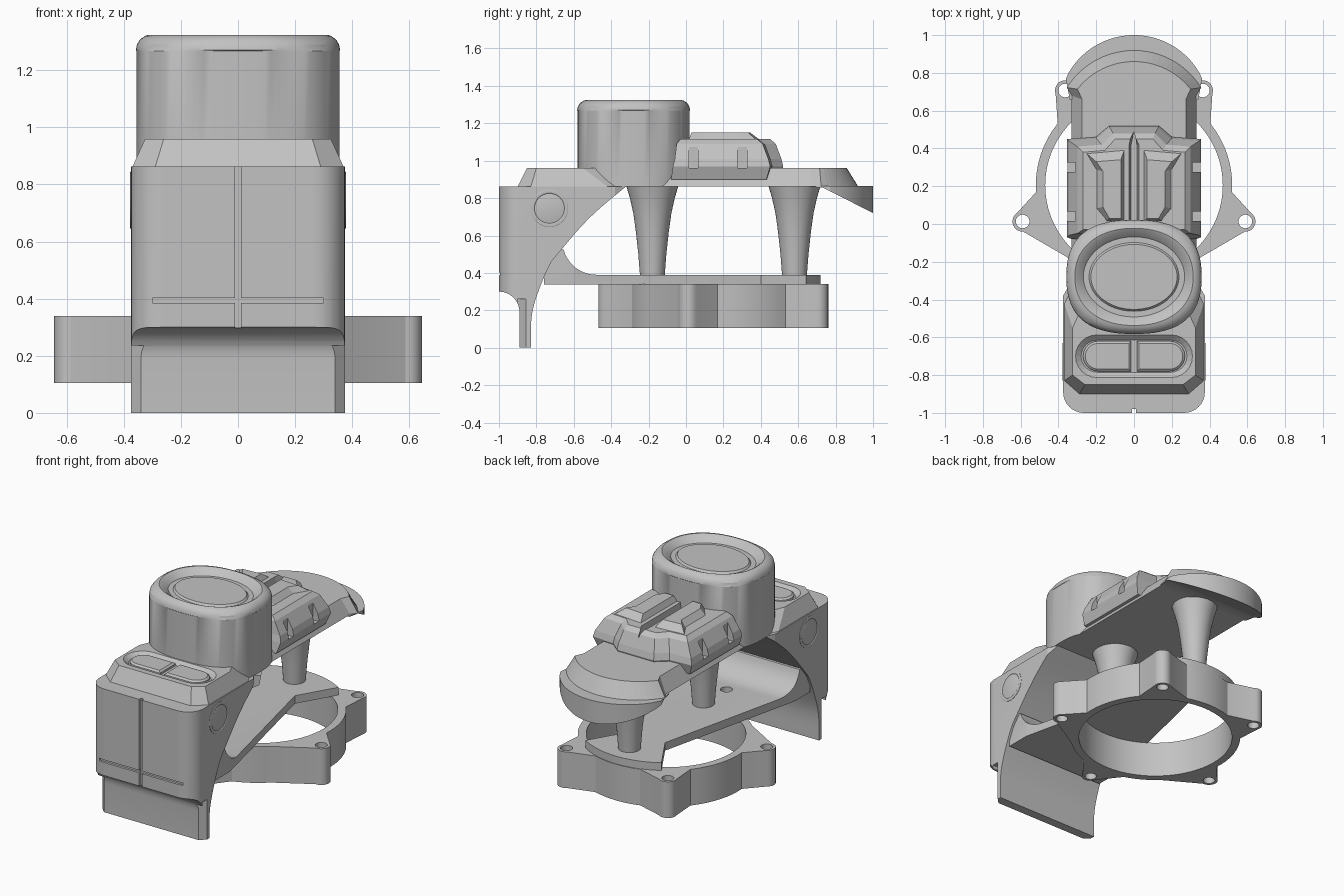
import bpy, bmesh
from math import sin, cos, pi, radians
from mathutils import Vector

cube = bpy.data.objects.get("Cube")
if cube:
    bpy.data.objects.remove(cube, do_unlink=True)

grey = bpy.data.materials.new("plain grey")
grey.use_nodes = True
grey.diffuse_color = (0.54, 0.54, 0.54, 1)
grey.node_tree.nodes["Principled BSDF"].inputs["Base Color"].default_value = grey.diffuse_color
DECK = 0.863


def loft(name, rings):
    """Join rings of equal length into a capped solid."""
    bm = bmesh.new()
    loops = [[bm.verts.new(p) for p in ring] for ring in rings]
    n = len(loops[0])
    for a, b in zip(loops, loops[1:]):
        for i in range(n):
            j = (i + 1) % n
            bm.faces.new((a[i], a[j], b[j], b[i]))
    bm.faces.new(loops[0])
    bm.faces.new(loops[-1])
    bmesh.ops.recalc_face_normals(bm, faces=bm.faces)
    mesh = bpy.data.meshes.new(name)
    bm.to_mesh(mesh)
    bm.free()
    mesh.materials.append(grey)
    obj = bpy.data.objects.new(name, mesh)
    bpy.context.collection.objects.link(obj)
    return obj


def stack(name, layers):
    return loft(name, [[(x, y, z) for x, y in pts] for pts, z in layers])


def prism(name, pts, z0, z1):
    return stack(name, [(pts, z0), (pts, z1)])


def side_prism(name, pts, half):
    return loft(name, [[(s * half, y, z) for y, z in pts] for s in (-1, 1)])


def box(name, x0, x1, y0, y1, z0, z1):
    return prism(name, [(x0, y0), (x1, y0), (x1, y1), (x0, y1)], z0, z1)


def arc(cx, cy, r, a0, a1, n=10):
    angles = [radians(a0 + (a1 - a0) * i / n) for i in range(n + 1)]
    return [(cx + r * cos(a), cy + r * sin(a)) for a in angles]


def oval(cx, cy, rx, ry, n=64, power=2):
    """Ellipse; a power above two makes it squarer."""
    pts = []
    for i in range(n):
        c, s = cos(2 * pi * i / n), sin(2 * pi * i / n)
        k = (abs(c) ** power + abs(s) ** power) ** (-1 / power)
        pts.append((cx + rx * c * k, cy + ry * s * k))
    return pts


def sym(half):
    """Mirror a right-hand outline across x = 0."""
    return half + [(-x, y) for x, y in reversed(half) if abs(x) > 1e-5]


def combine(obj, other, op):
    mod = obj.modifiers.new(op, "BOOLEAN")
    mod.object, mod.operation, mod.solver = other, op, "EXACT"
    bpy.context.view_layer.objects.active = obj
    bpy.ops.object.modifier_apply(modifier=mod.name)
    bpy.data.objects.remove(other, do_unlink=True)


def smooth(obj, angle=28):
    bpy.ops.object.select_all(action="DESELECT")
    obj.select_set(True)
    bpy.context.view_layer.objects.active = obj
    bpy.ops.object.shade_smooth_by_angle(angle=radians(angle))


# Front housing: arched side profile trimmed to a rounded plan
arch = [Vector(p) for p in ((-0.83, 0), (-0.82, 0.2), (-0.74, 0.42), (-0.67, 0.52),
                            (-0.51, 0.7), (-0.32, DECK))]
curve = []
for i in range(5):
    p0, p1, p2, p3 = (arch[max(0, min(5, i + k))] for k in (-1, 0, 1, 2))
    for s in range(6):
        t = s / 6
        curve.append(tuple(0.5 * (2 * p1 + (p2 - p0) * t + (2 * p0 - 5 * p1 + 4 * p2 - p3) * t * t
                                  + (3 * p1 - p0 - 3 * p2 + p3) * t ** 3)))
curve.append(tuple(arch[-1]))
profile = [(-1, DECK)] + arc(-1, 0.19, 0.11, 90, 0, 8) + [(-0.89, 0)] + curve
housing = side_prism("front_housing", profile, 0.45)
plan = sym([(0.26, -1)] + arc(0.265, -0.89, 0.11, -90, 0, 8) + [(0.375, -0.38), (0.33, -0.3)])
combine(housing, prism("plan_cutter", plan, -0.1, 1), "INTERSECT")
for dims in ((-0.01, 0.01, -1.1, -0.98, 0.29, 0.9), (-0.3, 0.3, -1.1, -0.985, 0.385, 0.402)):
    combine(housing, box("groove_cutter", *dims), "DIFFERENCE")
for s in (-1, 1):
    corner = [(s * 0.33, -0.9), (s * 0.42, -0.9), (s * 0.42, -0.81)]
    combine(housing, prism("lip_cutter", corner, -0.1, 0.26), "DIFFERENCE")
smooth(housing)


def stadium(half, r, cy=-0.7):
    return arc(half - r, cy, r, -90, 90, 12) + arc(r - half, cy, r, 90, 270, 12)


# Front pad with two keys sunk in a sloped recess
pad = stack("front_pad", [
    (sym([(0.29, -0.9), (0.37, -0.83), (0.37, -0.42), (0.33, -0.34)]), DECK - 0.002),
    (sym([(0.26, -0.85), (0.325, -0.8), (0.325, -0.55), (0.28, -0.45)]), 0.96)])
recess = stack("recess_cutter", [(stadium(0.28, 0.085), 0.935), (stadium(0.312, 0.115), 0.962)])
combine(pad, recess, "DIFFERENCE")
for side, name in ((1, "left_key"), (-1, "right_key")):
    def key(inset):
        r = 0.08 - inset
        pts = [(0.015 + inset, -0.7 + r), (0.015 + inset, -0.7 - r)] + arc(0.19, -0.7, r, -90, 90, 12)
        return [(side * x, y) for x, y in pts]
    stack(name, [(key(0), 0.92), (key(0), 0.948), (key(0.012), 0.958)])

# Round side buttons
for side, name in ((1, "left_button"), (-1, "right_button")):
    rings = [(0.36, 0.1), (0.377, 0.1), (0.379, 0.097), (0.379, 0.085), (0.376, 0.08), (0.377, 0.077)]
    smooth(loft(name, [[(side * x, y, z) for y, z in oval(-0.73, 0.745, r, r, 32)] for x, r in rings]))

# Long top spine ending in a rounded hood
stack("top_spine", [
    (sym([(0.33, -0.5), (0.33, 0.68)] + arc(0, 0.5, 0.42, 32, 90, 12)), DECK),
    (sym([(0.275, -0.5), (0.275, 0.66)] + arc(0, 0.48, 0.38, 38, 90, 12)), 0.96)])
hood = side_prism("rear_hood", [(0.66, DECK + 0.002), (0.66, DECK - 0.004), (0.73, DECK - 0.006),
                                (1.02, 0.71), (1.02, DECK + 0.002)], 0.5)
combine(hood, prism("hood_cutter", sym([(0.33, 0.6), (0.36, 0.77)] + arc(0, 0.6, 0.4, 30, 90, 20)), 0.6, 1),
        "INTERSECT")
smooth(hood)

# Oval drum with rounded rim and sunken cap: height, inset, squareness
steps = [(DECK, 0.002, 2.6), (1.268, 0.002, 2.6), (1.27, 0, 2.5), (1.29, 0.004, 2.5), (1.308, 0.015, 2.4),
         (1.32, 0.032, 2.3), (1.324, 0.045, 2.2), (1.318, 0.055, 2.1), (1.29, 0.085, 2), (1.285, 0.09, 2),
         (1.285, 0.12, 2), (1.297, 0.13, 2)]
smooth(stack("oval_drum", [(oval(0, -0.28, 0.358 - d, 0.302 - d, 96, p), z) for z, d, p in steps]))


# Rear mechanical block, tapered upward, with notches and a centre slot
def block_plan(w, front, back):
    return sym([(w, front), (w, back - 0.07), (0.57 * w, back - 0.06), (0.37 * w, back)])


block = stack("rear_block", [
    (block_plan(0.33, -0.08, 0.5), 0.9), (block_plan(0.355, -0.07, 0.52), 0.97),
    (block_plan(0.345, -0.06, 0.51), 1.01), (block_plan(0.3, -0.05, 0.48), 1.09),
    (block_plan(0.27, -0.03, 0.45), 1.115)])
for s in (-1, 1):
    for y in (0.04, 0.3):
        xs = sorted((s * 0.31, s * 0.5))
        combine(block, box("notch_cutter", xs[0], xs[1], y - 0.025, y + 0.025, 0.96, 1.2), "DIFFERENCE")
slot = stack("slot_cutter", [
    ([(-w, 0), (w, 0), (w, 0.42), (0, 0.49), (-w, 0.42)], z) for w, z in ((0.015, 1.02), (0.035, 1.2))])
combine(block, slot, "DIFFERENCE")
base = [(0.045, 0.01), (0.15, 0.01), (0.21, 0.08), (0.21, 0.29), (0.27, 0.39), (0.045, 0.41)]
top = [(0.07, 0.03), (0.13, 0.03), (0.165, 0.09), (0.165, 0.28), (0.2, 0.33), (0.07, 0.34)]
for s, name in ((1, "left_block_ridge"), (-1, "right_block_ridge")):
    stack(name, [([(s * x, y) for x, y in pts], z) for pts, z in ((base, 1.1), (top, 1.152))])

# Flared posts
for y, name in ((-0.18, "front_post"), (0.58, "rear_post")):
    flare = [(0.385, 0.066), (0.5, 0.075), (0.62, 0.088), (0.72, 0.102), (0.8, 0.12), (0.868, 0.14)]
    smooth(stack(name, [(oval(0, y, r, r, 40), z) for z, r in flare]))

# Mounting ring with five bolt lugs: angle, then spread to either side
CY, LUG = 0.205, 0.62
lugs = [(-90, 18, 18), (-18, 29, 14), (54, 15, 18), (126, 18, 15), (198, 14, 29)]
centres = [(LUG * cos(radians(a)), CY + LUG * sin(radians(a))) for a, _, _ in lugs]
outline = []
for i, (a, before, after) in enumerate(lugs):
    nxt = lugs[(i + 1) % 5]
    outline += arc(*centres[i], 0.054, a - 75, a + 75, 8)
    outline += arc(0, CY, 0.52, a + after, a + 72 - nxt[1], 8)
ring = prism("mounting_ring", outline, 0.105, 0.34)
combine(ring, prism("bore_cutter", oval(0, CY, 0.47, 0.47, 96), 0, 1), "DIFFERENCE")

# Tapered base plate that sweeps up into the housing
sweep = [(-0.76, 0.338), (-0.76, 0.56), (-0.68, 0.53)] + arc(-0.48, 0.57, 0.18, 195, 270, 10)
plate = side_prism("base_plate", sweep + [(0.8, 0.39), (0.8, 0.338)], 0.5)
shape = sym([(0.36, -0.8), (0.36, -0.6), (0.13, 0.4)] + arc(0, CY, 0.515, 58, 90, 10))
combine(plate, prism("plate_cutter", shape, 0, 1), "INTERSECT")
for c in centres:
    combine(ring, prism("bolt_cutter", oval(*c, 0.036, 0.036, 24), 0, 1), "DIFFERENCE")
combine(plate, prism("bolt_cutter", oval(*centres[0], 0.036, 0.036, 24), 0, 1), "DIFFERENCE")
smooth(ring, 20)
smooth(plate)
